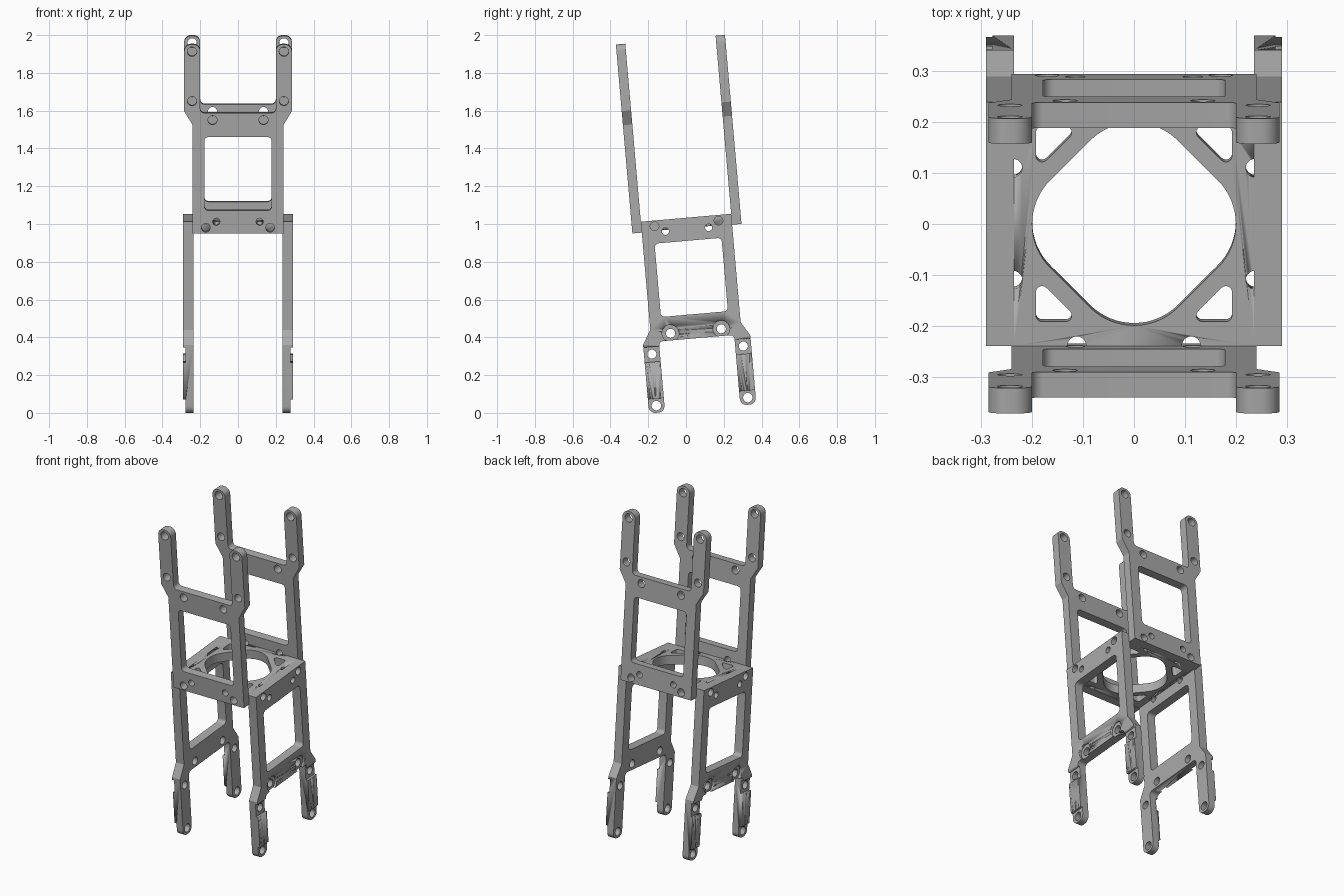
import bpy, bmesh, math
from mathutils import Matrix, Vector

cube = bpy.data.objects.get("Cube")
if cube:
    bpy.data.objects.remove(cube, do_unlink=True)

grey = bpy.data.materials.new("machined grey")
grey.use_nodes = True
COLOUR = (0.4, 0.4, 0.4, 1)
grey.diffuse_color = COLOUR
grey.node_tree.nodes["Principled BSDF"].inputs["Base Color"].default_value = COLOUR

# The whole assembly leans forward around the centre plate
TILT = Matrix.Translation((0, 0, 1.033)) @ Matrix.Rotation(math.radians(5), 4, 'X')


def rounded(points, steps=8):
    """Closed outline from (x, y, fillet radius) corners."""
    out = []
    for i, (x, y, r) in enumerate(points):
        p = Vector((x, y))
        if r == 0:
            out.append(p)
            continue
        a = (Vector(points[i - 1][:2]) - p).normalized()
        b = (Vector(points[(i + 1) % len(points)][:2]) - p).normalized()
        half = a.angle(b) / 2
        centre = p + (a + b).normalized() * (r / math.sin(half))
        start = p + a * (r / math.tan(half)) - centre
        end = p + b * (r / math.tan(half)) - centre
        sweep = math.pi - 2 * half
        for k in range(steps + 1):
            t = k / steps
            out.append(centre + (start * math.sin((1 - t) * sweep)
                                 + end * math.sin(t * sweep)) / math.sin(sweep))
    return out


def circle(x, y, r, n=24):
    return [Vector((x + r * math.cos(k * math.tau / n), y + r * math.sin(k * math.tau / n)))
            for k in range(n)]


def plate(name, loops, thickness, placement):
    """Sheet with holes, extruded from local z = 0 upward, then placed."""
    curve = bpy.data.curves.new(name + " profile", 'CURVE')
    curve.dimensions = '2D'
    curve.fill_mode = 'BOTH'
    curve.extrude = thickness / 2
    for loop in loops:
        spline = curve.splines.new('POLY')
        spline.points.add(len(loop) - 1)
        for point, co in zip(spline.points, loop):
            point.co = (co.x, co.y, 0, 1)
        spline.use_cyclic_u = True
    temp = bpy.data.objects.new(name + " temp", curve)
    bpy.context.collection.objects.link(temp)
    bpy.context.view_layer.update()
    mesh = bpy.data.meshes.new_from_object(temp.evaluated_get(
        bpy.context.evaluated_depsgraph_get()))
    bpy.data.objects.remove(temp, do_unlink=True)
    bm = bmesh.new()
    bm.from_mesh(mesh)
    bmesh.ops.remove_doubles(bm, verts=bm.verts, dist=1e-5)
    bmesh.ops.translate(bm, verts=bm.verts, vec=(0, 0, thickness / 2))
    bmesh.ops.transform(bm, verts=bm.verts, matrix=TILT @ placement)
    bmesh.ops.recalc_face_normals(bm, faces=bm.faces)
    bm.to_mesh(mesh)
    bm.free()
    mesh.materials.clear()
    mesh.materials.append(grey)
    obj = bpy.data.objects.new(name, mesh)
    bpy.context.collection.objects.link(obj)
    return obj


def cut(obj, loops, depth, placement):
    """Subtract separate prisms, one per loop."""
    for i, loop in enumerate(loops):
        cutter = plate(f"{obj.name}_cutter_{i}", [loop], depth, placement)
        cutter.hide_render = True
        cutter.hide_set(True)
        mod = obj.modifiers.new("cut", 'BOOLEAN')
        mod.operation = 'DIFFERENCE'
        mod.solver = 'EXACT'
        mod.object = cutter


def box(x0, x1, y0, y1, r=0):
    return rounded([(x0, y0, r), (x1, y0, r), (x1, y1, r), (x0, y1, r)])


def axes(x, y, z, origin):
    m = Matrix((x, y, z)).transposed().to_4x4()
    m.translation = Vector(origin)
    return m


def frame_loops(length):
    """Forked frame: base edge at y = 0, two arms ending at y = length."""
    half = [(.24, 0, 0), (.24, .575, 0), (.285, .65, 0),
            (.285, length, .036), (.2, length, .036), (.2, .64, .022)]
    outline = half + [(-x, y, r) for x, y, r in reversed(half)]
    loops = [rounded(outline), box(-.178, .178, .122, .512, .022)]
    holes = [(.17, .03, .023), (.115, .062, .019), (.135, .602, .024),
             (.243, .703, .024), (.243, length - .038, .025)]
    for s in (-1, 1):
        loops += [circle(s * x, y, r) for x, y, r in holes]
    return loops


parts = []

# Upper frames, front and back
for name, s in (("front_upper_frame", -1), ("back_upper_frame", 1)):
    place = axes((1, 0, 0), (0, 0, 1), (0, s, 0), (0, s * .24, -.058))
    parts.append(plate(name, frame_loops(1.004), .05, place))

# Lower frames, with counterbores and recessed pads on the outer face
for name, s in (("left_lower_frame", 1), ("right_lower_frame", -1)):
    place = axes((0, 1, 0), (0, 0, -1), (s, 0, 0), (s * .235, 0, 0))
    frame = plate(name, frame_loops(1.015), .055, place)
    recess = place @ Matrix.Translation((0, 0, .042))
    pockets = []
    for t in (-1, 1):
        pockets.append(circle(t * .135, .602, .045))
        lo, hi = sorted((t * .19, t * .3))
        pockets += [box(lo, hi, .665, .745), box(lo, hi, .94, 1.03)]
    cut(frame, pockets, .05, recess)
    parts.append(frame)

# Centre plate with rounded diamond opening and corner lightening holes
tip = .25
loops = [box(-.235, .235, -.24, .24),
         rounded([(tip, 0, .122), (0, tip, .122), (-tip, 0, .122), (0, -tip, .122)], 16)]
for sx in (-1, 1):
    for sy in (-1, 1):
        loops.append(rounded([(sx * .192, sy * .105, .012), (sx * .192, sy * .192, .012),
                              (sx * .105, sy * .192, .012)]))
down = Matrix.Translation((0, 0, -.055))
centre = plate("centre_plate", loops, .055, down)
notches = []
for sx in (-1, 1):
    for sy in (-1, 1):
        notches += [circle(sx * .237, sy * .11, .018), circle(sx * .112, sy * .239, .018)]
cut(centre, notches, .08, Matrix.Translation((0, 0, -.07)))
parts.append(centre)

# Smooth the fillets and holes, keep the machined edges sharp
bpy.ops.object.select_all(action='DESELECT')
for obj in parts:
    obj.select_set(True)
bpy.context.view_layer.objects.active = parts[0]
bpy.ops.object.shade_smooth_by_angle(angle=math.radians(30))
